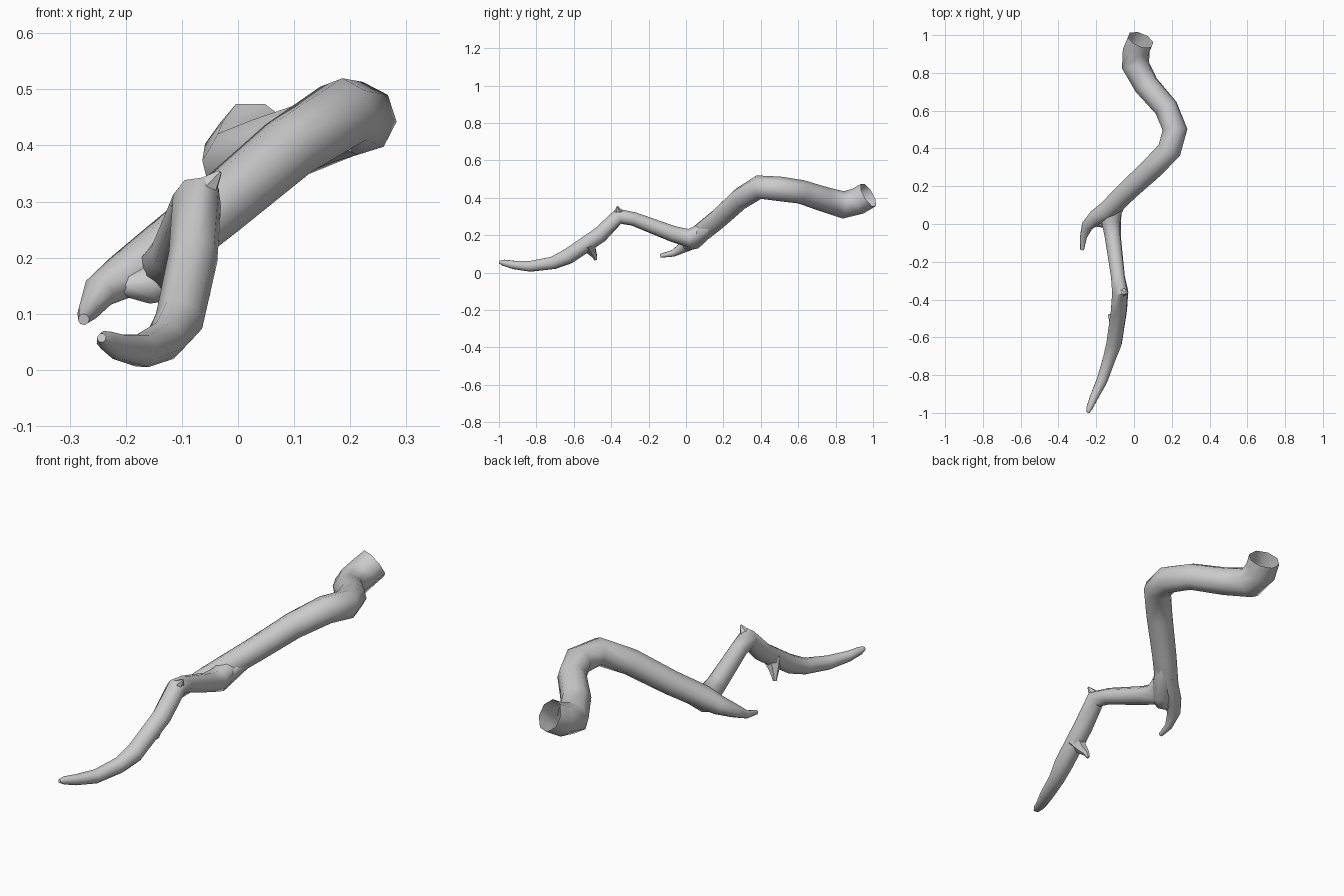
import bpy, bmesh, math
from mathutils import Vector


def limb(name, pts, sides=8, cap_start=False):
    """Tapered tube swept through (x, y, z, radius) points; tip is closed."""
    bm = bmesh.new()
    c = [Vector(p[:3]) for p in pts]
    rings, u = [], Vector((0, 0, 1))
    for i, p in enumerate(pts):
        a = (c[i] - c[max(i - 1, 0)]).normalized()
        b = (c[min(i + 1, len(c) - 1)] - c[i]).normalized()
        t = (a + b).normalized()
        u = (u - t * u.dot(t)).normalized()
        v = t.cross(u)
        r = p[3] * 1.03
        rings.append([bm.verts.new(c[i] + r * (u * math.cos(k) + v * math.sin(k)))
                      for k in (2 * math.pi * (j + 0.5) / sides for j in range(sides))])
    for r0, r1 in zip(rings, rings[1:]):
        for j in range(sides):
            k = (j + 1) % sides
            bm.faces.new((r0[j], r0[k], r1[k], r1[j]))
    bm.faces.new(rings[-1])
    if cap_start:
        bm.faces.new(rings[0])
    bmesh.ops.recalc_face_normals(bm, faces=bm.faces)
    me = bpy.data.meshes.new(name)
    bm.to_mesh(me)
    bm.free()
    ob = bpy.data.objects.new(name, me)
    bpy.context.collection.objects.link(ob)
    bpy.ops.object.select_all(action='DESELECT')
    ob.select_set(True)
    bpy.context.view_layer.objects.active = ob
    bpy.ops.object.shade_smooth_by_angle(angle=math.radians(50))
    return ob


# Thick branch from the open cut end down to the fork, ending in a hooked twig
limb("main_branch", [
    (0.035, 0.975, 0.415, 0.071), (0.012, 0.92, 0.382, 0.072), (0.008, 0.84, 0.362, 0.072),
    (0.065, 0.735, 0.393, 0.065), (0.17, 0.615, 0.432, 0.062),
    (0.217, 0.5, 0.448, 0.064), (0.187, 0.39, 0.457, 0.062),
    (0.09, 0.29, 0.395, 0.058), (-0.04, 0.17, 0.285, 0.054),
    (-0.14, 0.07, 0.205, 0.052), (-0.20, 0.035, 0.168, 0.042),
    (-0.248, -0.01, 0.138, 0.030), (-0.268, -0.07, 0.103, 0.018),
    (-0.275, -0.137, 0.09, 0.010)])

# Thinner branch continuing forward from the fork
limb("forward_branch", [
    (-0.10, 0.12, 0.235, 0.045), (-0.122, 0.02, 0.182, 0.053), (-0.112, -0.07, 0.207, 0.043),
    (-0.085, -0.28, 0.287, 0.037), (-0.073, -0.36, 0.302, 0.043),
    (-0.08, -0.46, 0.202, 0.043), (-0.105, -0.63, 0.087, 0.042),
    (-0.13, -0.71, 0.052, 0.035), (-0.17, -0.83, 0.034, 0.030),
    (-0.213, -0.92, 0.041, 0.023), (-0.236, -0.975, 0.053, 0.017),
    (-0.243, -0.997, 0.057, 0.008)], cap_start=True)

# Webbing that fills the underside of the fork
limb("fork_web", [
    (-0.06, 0.14, 0.25, 0.035), (-0.13, 0.035, 0.17, 0.05),
    (-0.165, 0.01, 0.15, 0.032), (-0.205, 0.005, 0.15, 0.018)], cap_start=True)

# Small nub on the elbow
limb("elbow_nub", [
    (-0.075, -0.36, 0.30, 0.036), (-0.05, -0.362, 0.333, 0.018),
    (-0.032, -0.366, 0.353, 0.004)], 6, True)

# Short spur under the lower branch
limb("lower_spur", [
    (-0.09, -0.52, 0.155, 0.045), (-0.11, -0.505, 0.115, 0.026),
    (-0.125, -0.488, 0.088, 0.014), (-0.13, -0.483, 0.068, 0.008)], 6, True)
